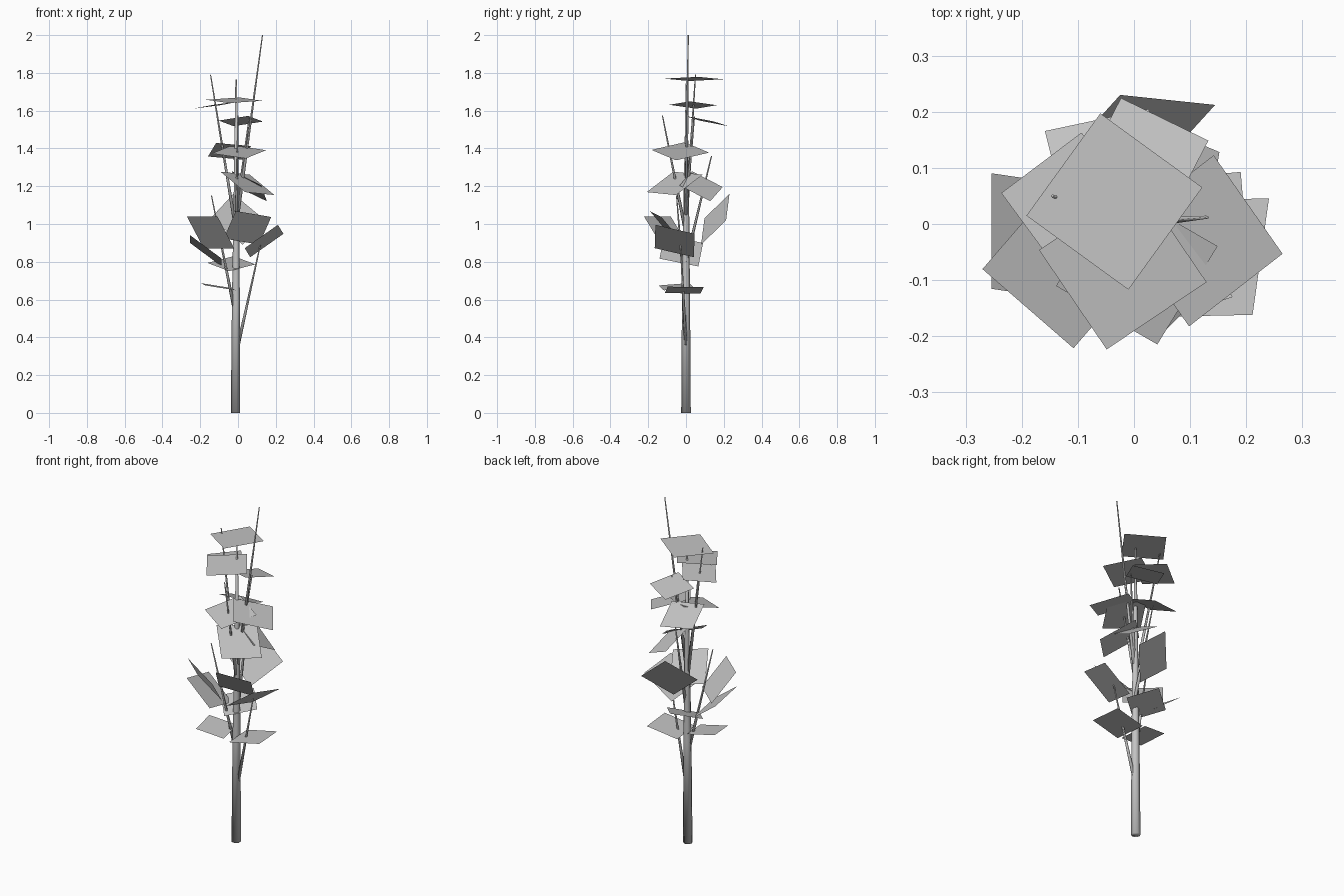
import bpy, bmesh, math
from mathutils import Vector

if "Cube" in bpy.data.objects:
    bpy.data.objects.remove(bpy.data.objects["Cube"])

grey = bpy.data.materials.new("plain_grey")
grey.diffuse_color = (0.55, 0.55, 0.55, 1)
grey.use_nodes = True
grey.node_tree.nodes["Principled BSDF"].inputs["Base Color"].default_value = grey.diffuse_color


def finish(name, bm, smooth=False):
    mesh = bpy.data.meshes.new(name)
    bm.to_mesh(mesh)
    bm.free()
    mesh.materials.append(grey)
    for p in mesh.polygons:
        p.use_smooth = smooth
    ob = bpy.data.objects.new(name, mesh)
    bpy.context.collection.objects.link(ob)


def limb(name, points, radii, sides=7):
    """Tapered tube through the points."""
    bm = bmesh.new()
    pts = [Vector(p) for p in points]
    axis = (pts[-1] - pts[0]).normalized()
    u = axis.cross(Vector((0, 1, 0))).normalized()
    v = axis.cross(u)
    rings = []
    for p, r in zip(pts, radii):
        angles = [math.tau * i / sides for i in range(sides)]
        rings.append([bm.verts.new(p + r * (u * math.cos(a) + v * math.sin(a))) for a in angles])
    for a, b in zip(rings, rings[1:]):
        for i in range(sides):
            j = (i + 1) % sides
            bm.faces.new((a[i], a[j], b[j], b[i]))
    bm.faces.new(rings[0])
    bm.faces.new(rings[-1])
    bmesh.ops.recalc_face_normals(bm, faces=bm.faces)
    finish(name, bm, True)


def leaf(name, centre, slope, spin, size):
    """Square leaf card: slope is the rise along x and y, spin the heading of one edge."""
    bm = bmesh.new()
    c, s = math.cos(math.radians(spin)), math.sin(math.radians(spin))
    n = Vector((-slope[0], -slope[1], 1)).normalized()
    e1 = Vector((c, s, slope[0] * c + slope[1] * s)).normalized() * size / 2
    e2 = n.cross(e1)
    o = Vector(centre)
    bm.faces.new([bm.verts.new(o + a * e1 + b * e2) for a, b in ((-1, -1), (1, -1), (1, 1), (-1, 1))])
    finish(name, bm)


# Trunk
limb("trunk", [(-0.012, 0, 0), (-0.01, 0, 0.6), (-0.008, 0.002, 1.2), (-0.01, 0.003, 1.765)],
     [0.026, 0.022, 0.014, 0.004])

# Branches, from the trunk to their tips
branches = [
    ((0, 0, 1.05), (0.13, 0.012, 2.0)),
    ((-0.015, 0, 1.0), (-0.145, 0.05, 1.79)),
    ((0, 0, 0.35), (0.125, -0.03, 0.92)),
    ((-0.015, 0, 0.53), (-0.14, -0.05, 1.15)),
    ((0, 0, 0.8), (-0.02, 0.135, 1.36)),
    ((-0.01, 0, 0.95), (0.0, -0.125, 1.575)),
    ((0, 0, 1.1), (0.06, 0.045, 1.57)),
]
for i, (a, b) in enumerate(branches):
    limb(f"branch_{i + 1}", [a, b], [0.010, 0.003], 5)

# Crown leaves
upper = [
    ((-0.035, 0.04, 1.768), (0.07, 0), -36, 0.225),
    ((-0.02, -0.075, 1.655), (0, 0.1), 34, 0.215),
    ((-0.112, 0.037, 1.63), (0.15, -0.03), 37, 0.18),
    ((0.015, 0.11, 1.545), (0.05, -0.22), -26, 0.175),
    ((0.12, -0.03, 1.385), (-0.33, 0), -55, 0.218),
    ((-0.045, 0.1, 1.385), (0, -0.42), 12, 0.19),
    ((0.005, -0.075, 1.382), (0, 0.25), -30, 0.21),
    ((0.05, -0.06, 1.215), (-0.45, 0.35), 45, 0.22),
    ((0.06, 0.08, 1.2), (-0.65, -0.4), -23, 0.185),
]
# Lower leaves, steeper around the middle
lower = [
    ((-0.145, -0.1, 0.955), (-0.82, -0.94), -41, 0.215),
    ((0.05, -0.1, 0.98), (0.19, -1.1), 18, 0.2),
    ((0.138, -0.06, 0.91), (0.71, -0.33), 82, 0.215),
    ((-0.17, -0.025, 0.858), (-0.77, -0.2), -90, 0.21),
    ((0, 0.155, 1.025), (-0.66, 1.57), -6, 0.22),
    ((-0.035, 0.06, 0.79), (0, 0.33), 38, 0.18),
    ((-0.105, -0.05, 0.668), (-0.17, 0.05), 10, 0.165),
    ((0.105, -0.01, 0.65), (0.18, 0), 5, 0.19),
]
for group, cards in (("upper_leaf", upper), ("lower_leaf", lower)):
    for i, card in enumerate(cards):
        leaf(f"{group}_{i + 1}", *card)
